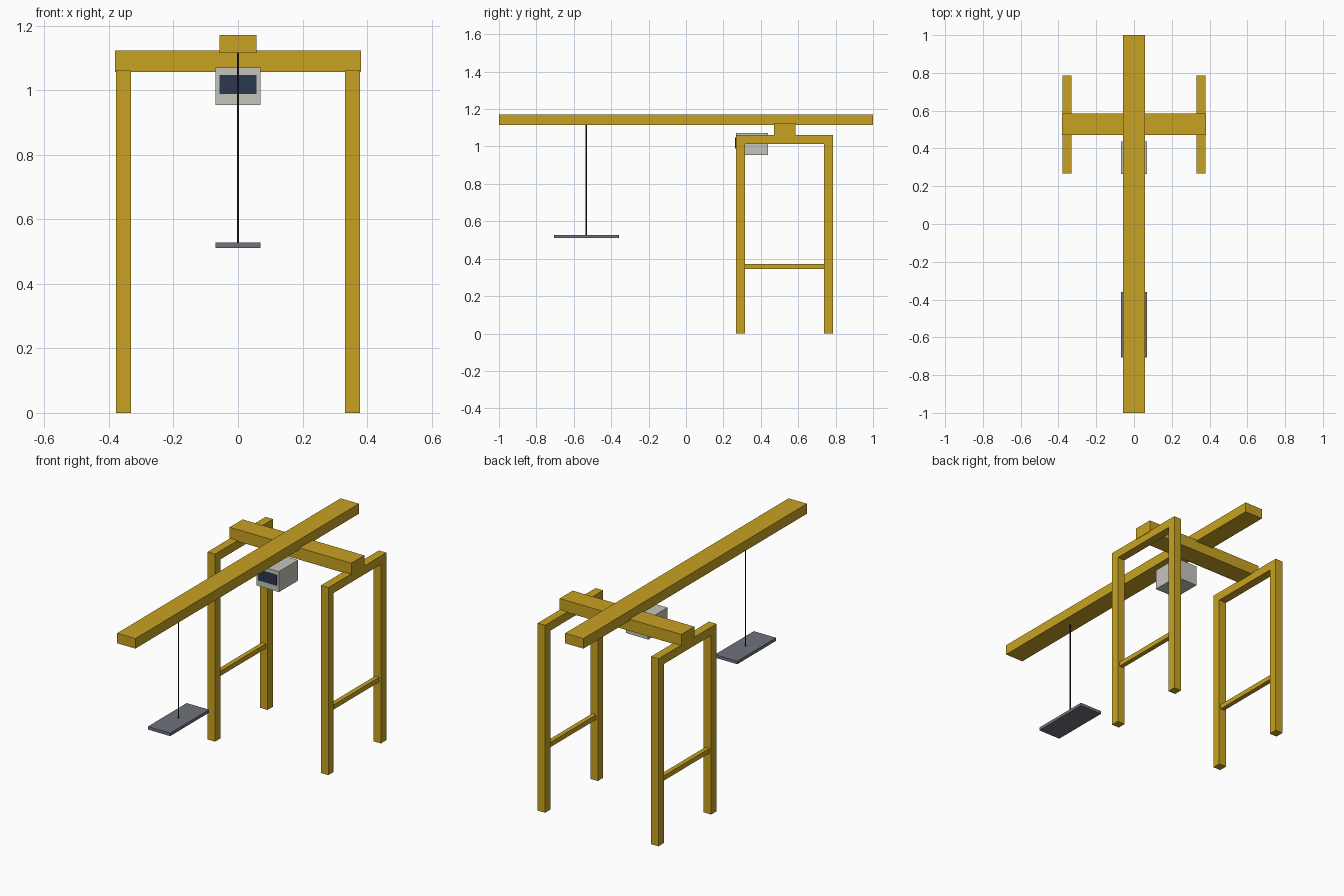
import bpy

if "Cube" in bpy.data.objects:
    bpy.data.objects.remove(bpy.data.objects["Cube"])


def material(name, rgb):
    m = bpy.data.materials.new(name)
    m.diffuse_color = (*rgb, 1)
    m.use_nodes = True
    m.node_tree.nodes["Principled BSDF"].inputs["Base Color"].default_value = m.diffuse_color
    return m


yellow = material("yellow paint", (0.58, 0.365, 0.016))
light_grey = material("light grey", (0.56, 0.56, 0.50))
navy = material("dark blue glass", (0.024, 0.041, 0.074))
steel = material("steel grey", (0.16, 0.17, 0.20))
dark = material("dark cable", (0.022, 0.022, 0.027))


def box(name, x, y, z, mat):
    """Box from (min, max) ranges on each axis."""
    bpy.ops.mesh.primitive_cube_add(
        size=1, location=[(a + b) / 2 for a, b in (x, y, z)])
    o = bpy.context.object
    o.name = name
    o.scale = [b - a for a, b in (x, y, z)]
    bpy.ops.object.transform_apply(location=False, rotation=False, scale=True)
    o.data.materials.append(mat)
    return o


# Side frames: two legs, a top rail and a thin rung each
for side, s in (("left", -1), ("right", 1)):
    cx = s * 0.355
    leg = (cx - 0.0235, cx + 0.0235)
    box(side + "_front_leg", leg, (0.268, 0.316), (0, 1.062), yellow)
    box(side + "_back_leg", leg, (0.738, 0.787), (0, 1.062), yellow)
    box(side + "_top_rail", leg, (0.316, 0.738), (1.014, 1.062), yellow)
    box(side + "_rung", (cx - 0.013, cx + 0.013), (0.316, 0.738),
        (0.345, 0.372), yellow)

# Cross beam and long runway beam
box("cross_beam", (-0.381, 0.381), (0.47, 0.586), (1.057, 1.124), yellow)
box("runway_beam", (-0.057, 0.057), (-1, 1), (1.115, 1.172), yellow)

# Operator cabin with front window plate
box("cabin", (-0.07, 0.07), (0.266, 0.438), (0.955, 1.071), light_grey)
box("cabin_window", (-0.058, 0.058), (0.262, 0.267), (0.989, 1.048), navy)

# Hanging cable and load platform
bpy.ops.mesh.primitive_cylinder_add(vertices=8, radius=0.0035, depth=0.595,
                                    location=(0, -0.533, 0.8245))
cable = bpy.context.object
cable.name = "cable"
cable.data.materials.append(dark)
bpy.ops.object.shade_smooth_by_angle()
box("spreader_platform", (-0.07, 0.07), (-0.707, -0.359), (0.511, 0.528), steel)
